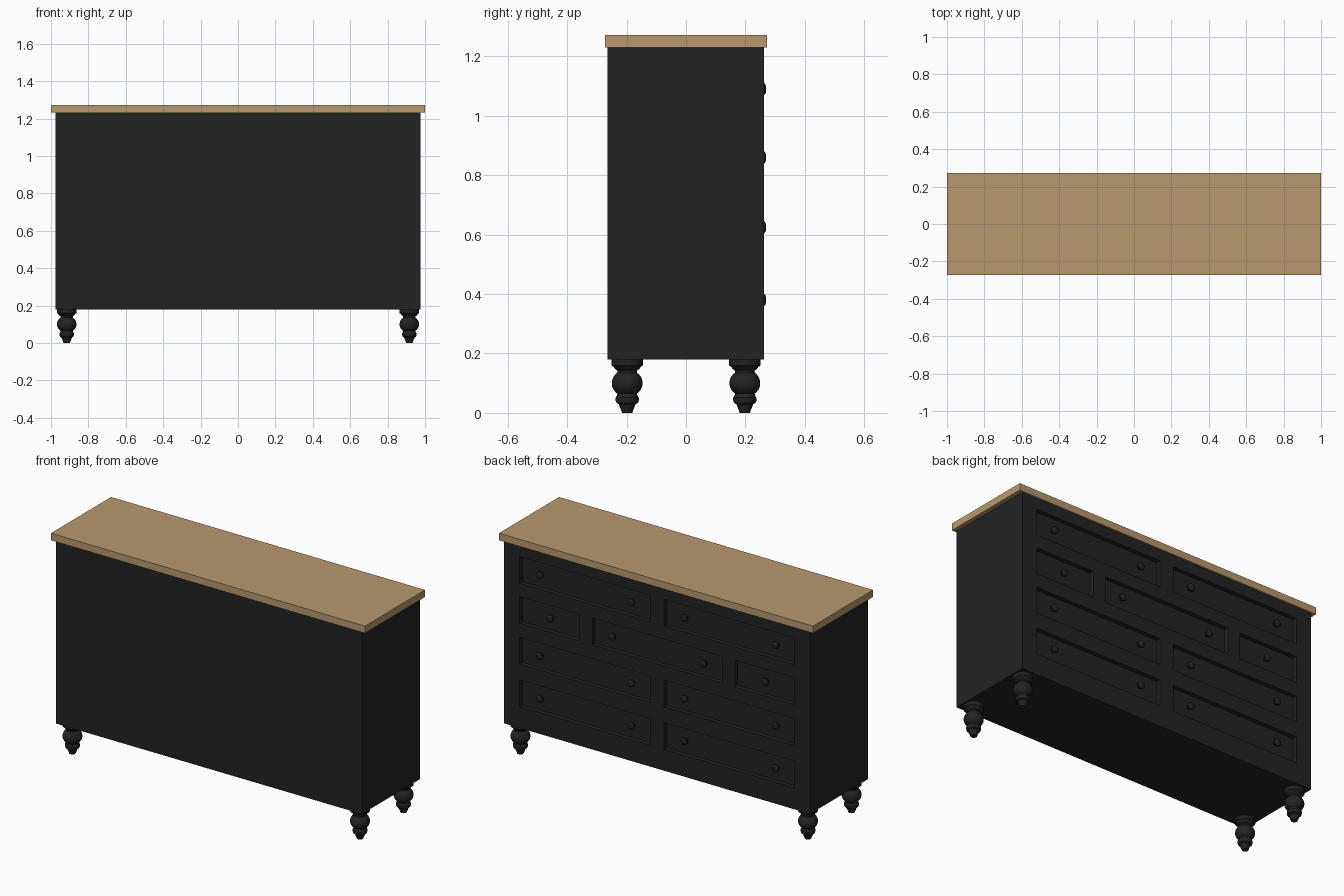
import bpy, bmesh, math
from mathutils import Matrix, Vector

if "Cube" in bpy.data.objects:
    bpy.data.objects.remove(bpy.data.objects["Cube"])


def material(name, rgb):
    m = bpy.data.materials.new(name)
    m.diffuse_color = (*rgb, 1)
    m.use_nodes = True
    m.node_tree.nodes["Principled BSDF"].inputs["Base Color"].default_value = m.diffuse_color
    return m


BLACK = material("black paint", (0.0165, 0.0165, 0.0165))
WOOD = material("oak wood", (0.479, 0.314, 0.156))


def make(name, bm, mat):
    bmesh.ops.recalc_face_normals(bm, faces=bm.faces)
    me = bpy.data.meshes.new(name)
    bm.to_mesh(me)
    bm.free()
    me.materials.append(mat)
    ob = bpy.data.objects.new(name, me)
    bpy.context.collection.objects.link(ob)
    return ob


def add_box(bm, x0, x1, y0, y1, z0, z1):
    mat = Matrix.Translation(((x0 + x1) / 2, (y0 + y1) / 2, (z0 + z1) / 2))
    bmesh.ops.create_cube(bm, size=1, matrix=mat @ Matrix.Diagonal((x1 - x0, y1 - y0, z1 - z0, 1)))


def turned(name, profile, matrix, steps):
    # closed lathe of (radius, height) points around local z
    bm = bmesh.new()
    pts = [(0, profile[0][1])] + profile + [(0, profile[-1][1])]
    vs = [bm.verts.new((r, 0, z)) for r, z in pts]
    es = [bm.edges.new(p) for p in zip(vs, vs[1:])]
    bmesh.ops.spin(bm, geom=vs + es, cent=(0, 0, 0), axis=(0, 0, 1),
                   angle=math.tau, steps=steps, use_merge=True)
    bmesh.ops.remove_doubles(bm, verts=bm.verts, dist=1e-5)
    bmesh.ops.transform(bm, matrix=matrix, verts=bm.verts)
    ob = make(name, bm, BLACK)
    bpy.ops.object.select_all(action='DESELECT')
    ob.select_set(True)
    bpy.context.view_layer.objects.active = ob
    bpy.ops.object.shade_smooth_by_angle(angle=math.radians(35))
    return ob


# drawers: (x centre, z centre, half width, knob offsets)
BACK, PANEL, HALF_H = 0.263, 0.237, 0.077
PAIR, ONE = (-0.291, 0.291), (0,)
drawers = [(s * 0.46, z, 0.415, PAIR) for z in (1.09, 0.625, 0.38) for s in (-1, 1)]
drawers += [(0, 0.86, 0.413, PAIR), (-0.685, 0.86, 0.19, ONE), (0.685, 0.86, 0.19, ONE)]

# cabinet with recessed drawer openings
bm = bmesh.new()
add_box(bm, -0.975, 0.975, -0.265, BACK, 0.18, 1.231)
body = make("cabinet_body", bm, BLACK)
bm = bmesh.new()
for x, z, w, _ in drawers:
    add_box(bm, x - w, x + w, PANEL, 0.35, z - HALF_H, z + HALF_H)
cutter = make("drawer_cutter", bm, BLACK)
cutter.hide_render = True
mod = body.modifiers.new("drawer openings", 'BOOLEAN')
mod.operation, mod.object, mod.solver = 'DIFFERENCE', cutter, 'EXACT'
bpy.context.view_layer.objects.active = body
body.select_set(True)
bpy.ops.object.modifier_apply(modifier=mod.name)
bpy.data.objects.remove(cutter)

# wooden top
bm = bmesh.new()
add_box(bm, -1, 1, -0.273, 0.273, 1.231, 1.272)
make("wooden_top", bm, WOOD)

# knobs, turned around the y axis
knob = [(0.011, -0.002), (0.011, 0.01), (0.018, 0.014), (0.022, 0.02),
        (0.021, 0.026), (0.015, 0.031), (0.007, 0.0325)]
for x, z, _, offsets in drawers:
    for dx in offsets:
        turned("drawer_knob", knob, Matrix.Translation((x + dx, PANEL, z))
               @ Matrix.Rotation(-math.pi / 2, 4, 'X'), 20)

# turned feet
leg = [(0.017, 0), (0.028, 0.029), (0.036, 0.034), (0.039, 0.042), (0.039, 0.052), (0.034, 0.058)]
leg += [(0.052 * math.cos(a), 0.1 + 0.046 * math.sin(a))
        for a in [math.radians(d) for d in range(-50, 51, 10)]]
leg += [(0.033, 0.143), (0.040, 0.147), (0.046, 0.155), (0.053, 0.160), (0.053, 0.181)]
for sx in (-1, 1):
    for sy in (-1, 1):
        turned("turned_leg", leg, Matrix.Translation((sx * 0.916, sy * 0.198, 0)), 32)
